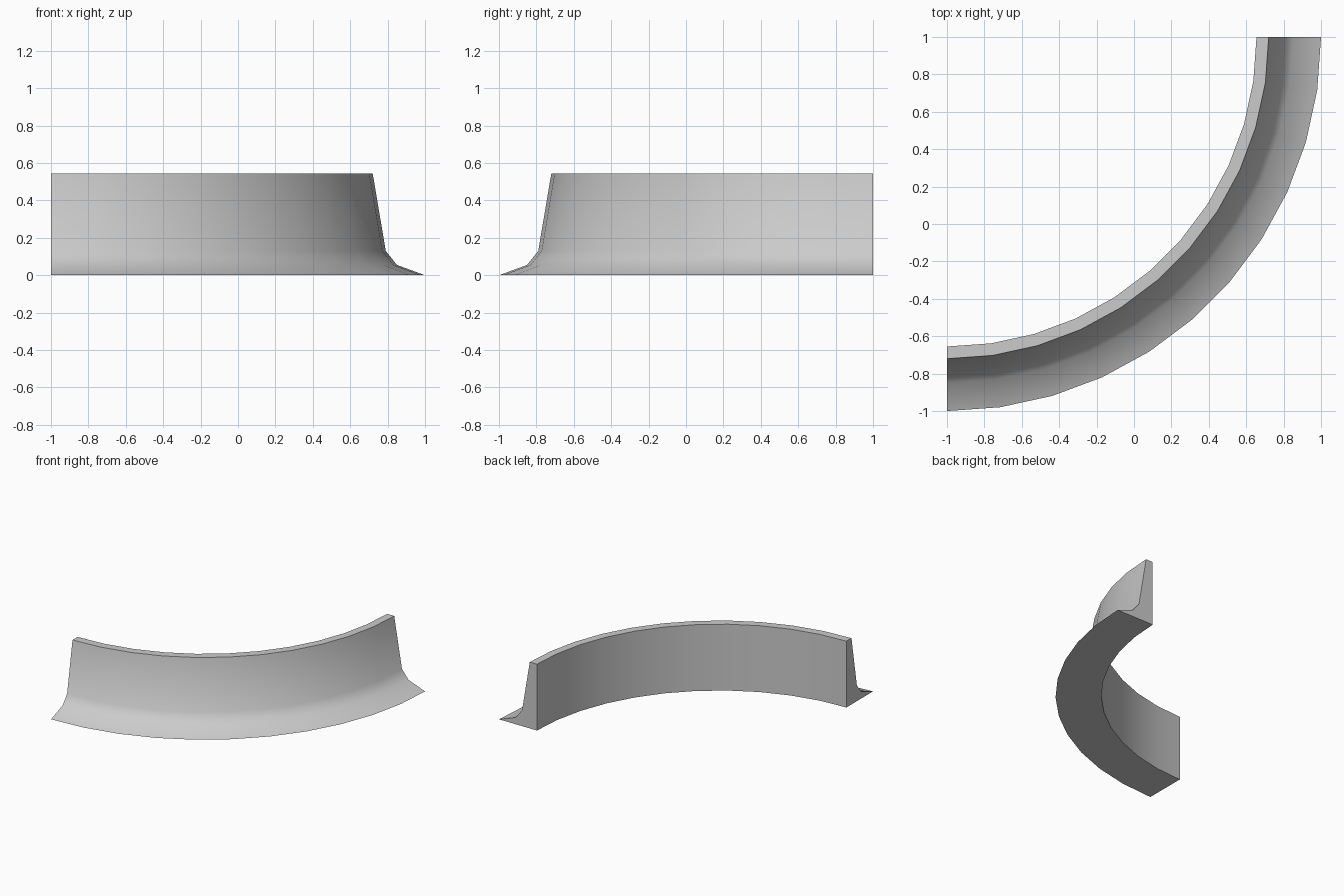
import bpy, bmesh, math
from mathutils import Vector

cube = bpy.data.objects.get("Cube")
if cube:
    bpy.data.objects.remove(cube, do_unlink=True)

# Plain grey material
grey = bpy.data.materials.new("light_grey")
colour = (0.6, 0.6, 0.6, 1)
grey.use_nodes = True
grey.diffuse_color = colour
bsdf = next(n for n in grey.node_tree.nodes if n.type == "BSDF_PRINCIPLED")
bsdf.inputs["Base Color"].default_value = colour

# Cross-section (radius, height): upright inner wall, flat top, flared foot
PROFILE = [(1.655, 0), (1.655, 0.545), (1.72, 0.545),
           (1.79, 0.13), (1.85, 0.055), (2, 0)]
CENTRE = Vector((-1, 1, 0))
SEGMENTS = 11

# Sweep the section through a quarter turn
bm = bmesh.new()
verts = [bm.verts.new(CENTRE + Vector((r, 0, z))) for r, z in PROFILE]
edges = [bm.edges.new((verts[i - 1], verts[i])) for i in range(len(verts))]
bmesh.ops.spin(bm, geom=verts + edges, cent=CENTRE, axis=(0, 0, 1),
               angle=-math.pi / 2, steps=SEGMENTS, use_duplicate=False)

# Close both ends
open_edges = [e for e in bm.edges if e.is_boundary]
bmesh.ops.holes_fill(bm, edges=open_edges, sides=0)
bmesh.ops.recalc_face_normals(bm, faces=bm.faces[:])

mesh = bpy.data.meshes.new("curved_wall")
bm.to_mesh(mesh)
bm.free()
mesh.materials.append(grey)
wall = bpy.data.objects.new("curved_wall", mesh)
bpy.context.collection.objects.link(wall)

# Smooth along the curve and foot, crisp at the top, base and ends
bpy.ops.object.select_all(action="DESELECT")
wall.select_set(True)
bpy.context.view_layer.objects.active = wall
bpy.ops.object.shade_smooth_by_angle(angle=math.radians(45))
